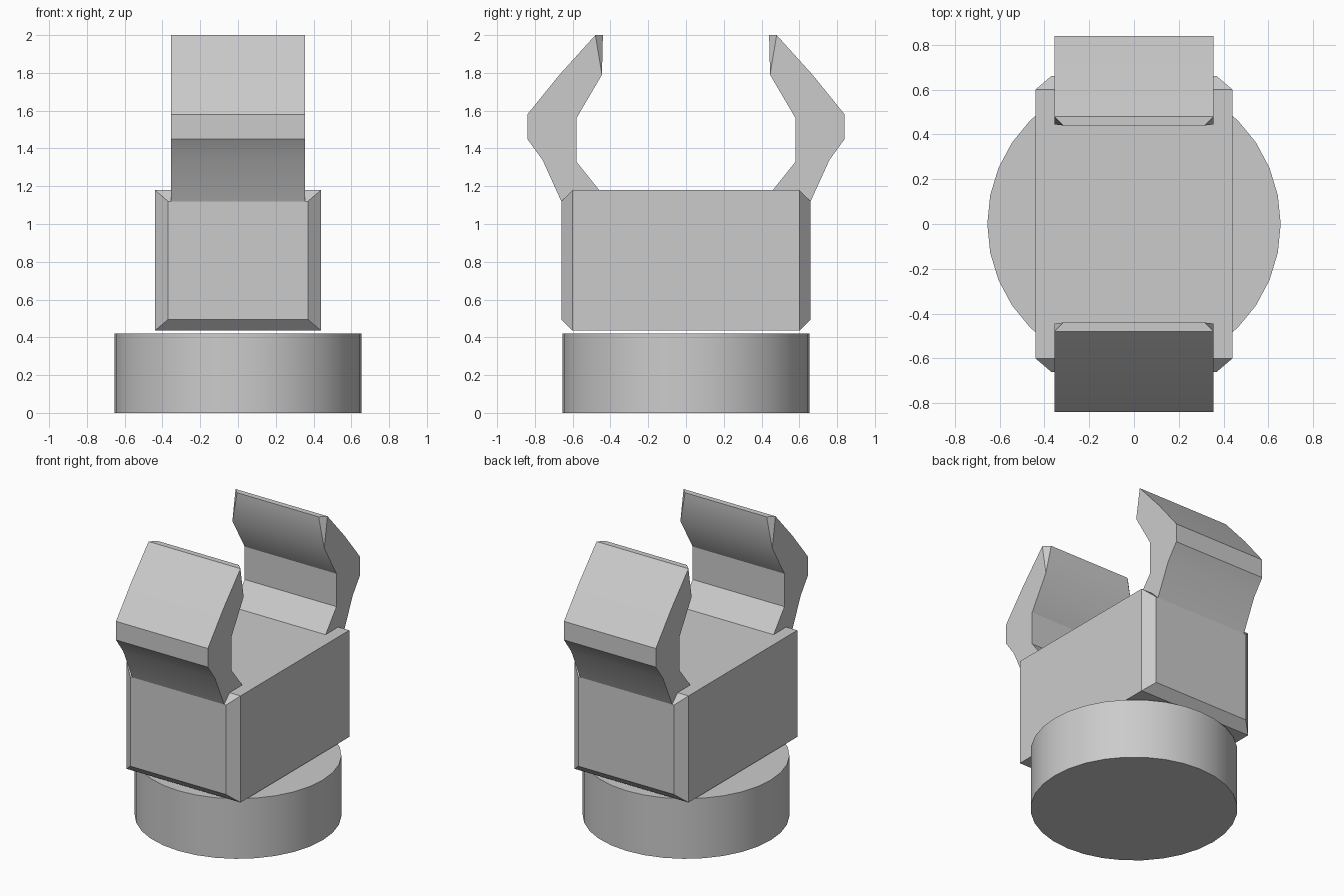
import bpy, bmesh, math

cube = bpy.data.objects.get("Cube")
if cube:
    bpy.data.objects.remove(cube, do_unlink=True)

# Single flat colour
grey = bpy.data.materials.new("light_grey")
grey.use_nodes = True
colour = (0.6, 0.6, 0.6, 1)
grey.diffuse_color = colour
grey.node_tree.nodes["Principled BSDF"].inputs["Base Color"].default_value = colour


def finish(name, bm):
    bmesh.ops.recalc_face_normals(bm, faces=bm.faces)
    mesh = bpy.data.meshes.new(name)
    bm.to_mesh(mesh)
    bm.free()
    mesh.materials.append(grey)
    obj = bpy.data.objects.new(name, mesh)
    bpy.context.collection.objects.link(obj)
    bpy.ops.object.select_all(action="DESELECT")
    obj.select_set(True)
    bpy.context.view_layer.objects.active = obj
    bpy.ops.object.shade_smooth_by_angle(angle=math.radians(30))
    return obj


def bridge(bm, a, b):
    for i in range(len(a)):
        j = (i + 1) % len(a)
        bm.faces.new((a[i], a[j], b[j], b[i]))


# Round base
bm = bmesh.new()
bmesh.ops.create_cone(bm, cap_ends=True, segments=32, radius1=0.655,
                      radius2=0.655, depth=0.42)
bmesh.ops.translate(bm, verts=bm.verts, vec=(0, 0, 0.21))
finish("round_base", bm)

# Block body: rectangular rings, narrowed at the bevelled front and back
bm = bmesh.new()
rings = []
for y, w, low, high in ((-0.66, 0.37, 0.495, 1.12), (-0.6, 0.44, 0.435, 1.18),
                        (0.6, 0.44, 0.435, 1.18), (0.66, 0.37, 0.495, 1.12)):
    rings.append([bm.verts.new((x, y, z)) for x, z in
                  ((-w, low), (w, low), (w, high), (-w, high))])
for a, b in zip(rings, rings[1:]):
    bridge(bm, a, b)
bm.faces.new(rings[0])
bm.faces.new(rings[-1])
finish("block_body", bm)

# Gripping jaws: extruded side profile with clipped inner tip corners
PROFILE = [(0.66, 1.12), (0.76, 1.34), (0.84, 1.45), (0.84, 1.58),
           (0.67, 1.79), (0.48, 2.0), (0.445, 1.79), (0.58, 1.56),
           (0.58, 1.33), (0.46, 1.18)]
TIP, INNER = 5, 6
HALF_WIDTH = 0.355

for name, side in (("front_jaw", -1), ("back_jaw", 1)):
    bm = bmesh.new()
    ends, tips = [], []
    for s in (-1, 1):
        ring = [bm.verts.new((s * HALF_WIDTH, side * y, z)) for y, z in PROFILE]
        tip = bm.verts.new((s * 0.315, side * 0.44, 2.0))
        bm.faces.new(ring)
        bm.faces.new((ring[TIP], ring[INNER], tip))
        ends.append(ring)
        tips.append(tip)
    left, right = ends
    for i in range(len(PROFILE)):
        j = (i + 1) % len(PROFILE)
        if i == TIP:
            bm.faces.new((left[i], tips[0], tips[1], right[i]))
            bm.faces.new((tips[0], left[j], right[j], tips[1]))
        else:
            bm.faces.new((left[i], left[j], right[j], right[i]))
    finish(name, bm)
